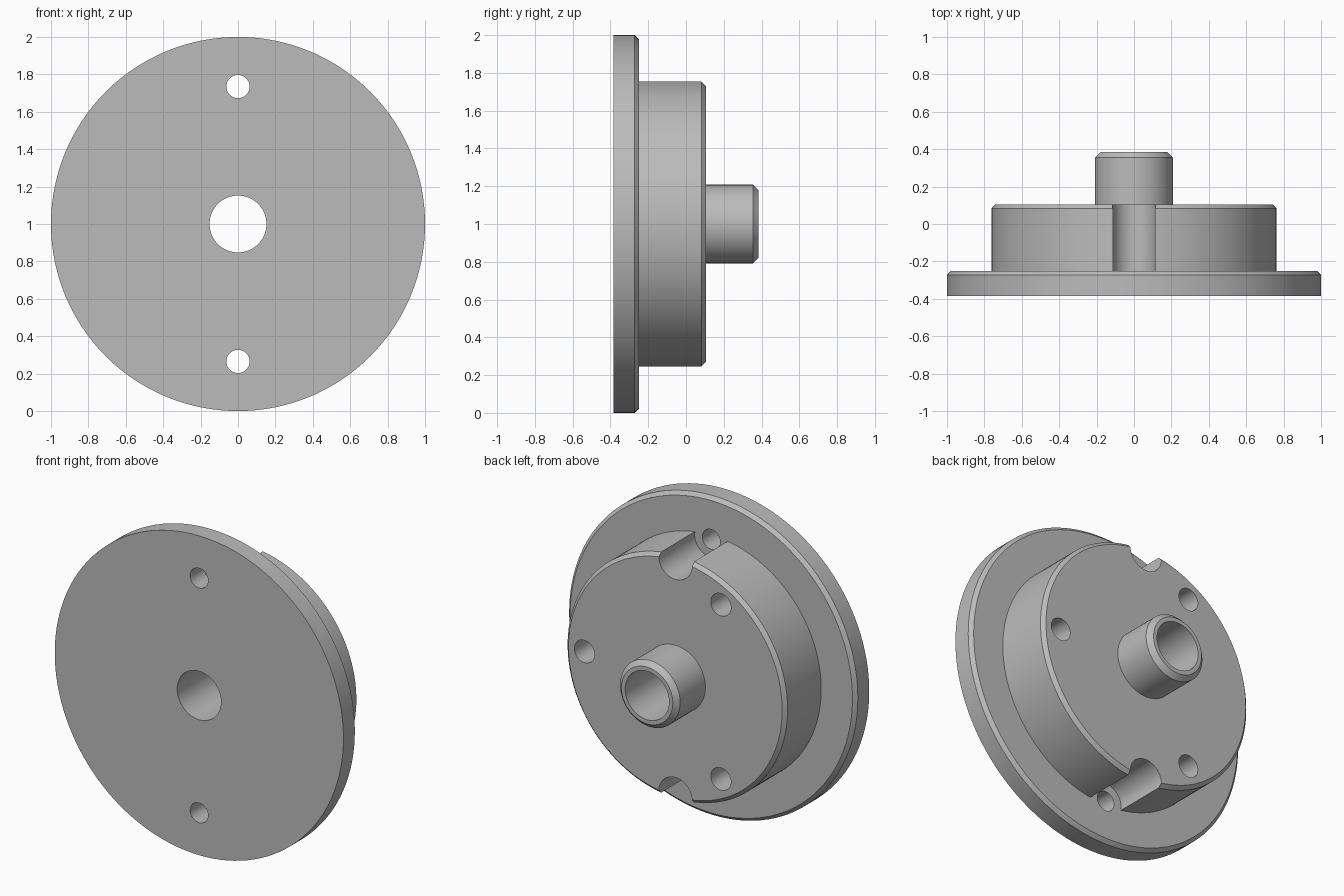
import bpy, bmesh, math
from mathutils import Matrix, Vector

cube = bpy.data.objects.get("Cube")
if cube:
    bpy.data.objects.remove(cube, do_unlink=True)

SEGMENTS = 128
CENTRE_Z = 1.0
FRONT, FLANGE_BACK, HUB_BACK, BOSS_BACK = -0.385, -0.25, 0.105, 0.385

steel = bpy.data.materials.new("machined_grey")
steel.use_nodes = True
grey = (0.5, 0.5, 0.5, 1.0)
steel.diffuse_color = grey
steel.node_tree.nodes["Principled BSDF"].inputs["Base Color"].default_value = grey


def add_object(name, bm):
    bmesh.ops.recalc_face_normals(bm, faces=bm.faces)
    mesh = bpy.data.meshes.new(name)
    bm.to_mesh(mesh)
    bm.free()
    mesh.materials.append(steel)
    obj = bpy.data.objects.new(name, mesh)
    bpy.context.collection.objects.link(obj)
    return obj


def turn(name, profile):
    """Turn a closed (radius, y) profile about the y axis."""
    bm = bmesh.new()
    rings = []
    for i in range(SEGMENTS):
        a = 2 * math.pi * i / SEGMENTS
        rings.append([bm.verts.new((r * math.sin(a), y, CENTRE_Z + r * math.cos(a)))
                      for r, y in profile])
    n = len(profile)
    for i, ring in enumerate(rings):
        following = rings[(i + 1) % SEGMENTS]
        for j in range(n):
            k = (j + 1) % n
            bm.faces.new((ring[j], ring[k], following[k], following[j]))
    return add_object(name, bm)


def drill(body, x, z, radius, start, end):
    """Cut a round hole running along y."""
    bm = bmesh.new()
    place = (Matrix.Translation(Vector((x, (start + end) / 2, CENTRE_Z + z)))
             @ Matrix.Rotation(math.pi / 2, 4, 'X'))
    bmesh.ops.create_cone(bm, cap_ends=True, segments=48, radius1=radius,
                          radius2=radius, depth=end - start, matrix=place)
    cutter = add_object("drill_cutter", bm)
    cutter.hide_render = True
    mod = body.modifiers.new("drill", 'BOOLEAN')
    mod.operation = 'DIFFERENCE'
    mod.solver = 'EXACT'
    mod.object = cutter
    bpy.context.view_layer.objects.active = body
    bpy.ops.object.modifier_apply(modifier=mod.name)
    bpy.data.objects.remove(cutter, do_unlink=True)


# Flange, hub and hollow boss turned as one piece, with chamfered back edges
flange_r, hub_r, boss_r, bore_r = 1.0, 0.762, 0.208, 0.152
edge, tip = 0.022, 0.03
body = turn("flanged_hub", [
    (bore_r, FRONT), (flange_r, FRONT),
    (flange_r, FLANGE_BACK - edge), (flange_r - edge, FLANGE_BACK),
    (hub_r, FLANGE_BACK), (hub_r, HUB_BACK - edge), (hub_r - edge, HUB_BACK),
    (boss_r, HUB_BACK), (boss_r, BOSS_BACK - tip), (boss_r - tip, BOSS_BACK),
    (bore_r, BOSS_BACK)])

# Rim grooves with a smaller screw hole through the flange, top and bottom
for side in (1, -1):
    drill(body, 0, side * 0.735, 0.115, FLANGE_BACK, HUB_BACK + 0.1)
    drill(body, 0, side * 0.735, 0.062, FRONT - 0.1, FLANGE_BACK + 0.1)

# Three blind holes in the back of the hub
for i in range(3):
    a = 2 * math.pi * i / 3
    drill(body, 0.63 * math.cos(a), 0.63 * math.sin(a), 0.07,
          HUB_BACK - 0.3, HUB_BACK + 0.1)

bpy.ops.object.select_all(action='DESELECT')
body.select_set(True)
bpy.context.view_layer.objects.active = body
bpy.ops.object.shade_smooth_by_angle(angle=math.radians(30))
